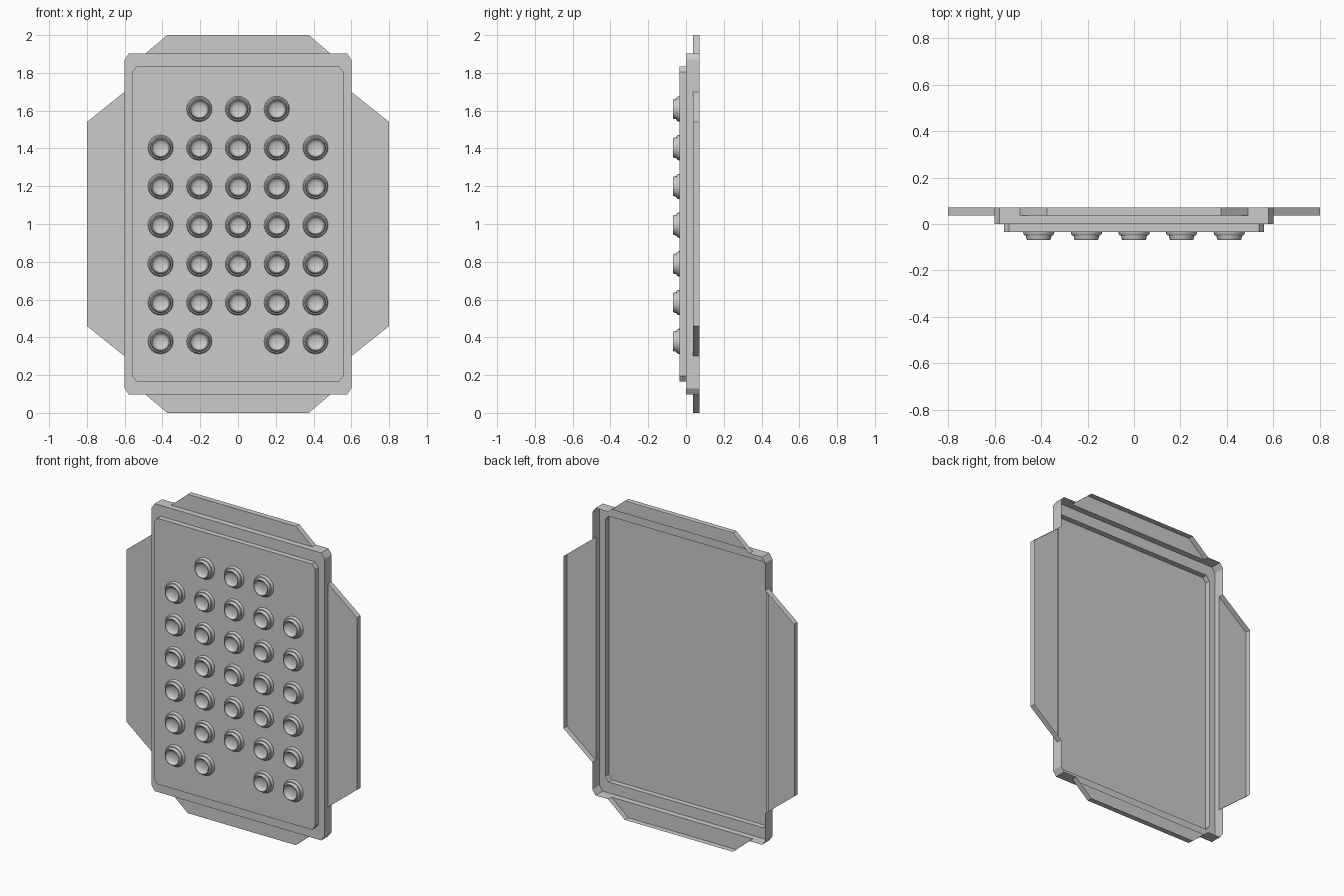
import bpy, bmesh, math

if "Cube" in bpy.data.objects:
    bpy.data.objects.remove(bpy.data.objects["Cube"])

CZ = 1.0                                    # height of the panel centre
BACK, FLAP, FRONT, PLATE = 0.072, 0.037, 0.0, -0.034   # depth levels


def mirrored(quarter, y):
    """Closed outline from one quarter (x, z), mirrored left-right and up-down."""
    pts = list(quarter)
    pts += [(-x, z) for x, z in reversed(quarter)]
    pts += [(-x, -z) for x, z in quarter]
    pts += [(x, -z) for x, z in reversed(quarter)]
    return [(x, y, z + CZ) for x, z in pts]


def loft(bm, a, b):
    n = len(a)
    for i in range(n):
        j = (i + 1) % n
        bm.faces.new([bm.verts.new(p) for p in (a[i], a[j], b[j], b[i])])


def cap(bm, pts):
    bm.faces.new([bm.verts.new(p) for p in pts])


def finish(bm, name):
    """Weld, make the front-most faces point to -y, and make an object."""
    bmesh.ops.remove_doubles(bm, verts=bm.verts, dist=1e-5)
    bmesh.ops.recalc_face_normals(bm, faces=bm.faces)
    bm.normal_update()
    if sum(f.normal.y * f.calc_area() for f in bm.faces) > 0:
        bmesh.ops.reverse_faces(bm, faces=bm.faces)
    mesh = bpy.data.meshes.new(name)
    bm.to_mesh(mesh)
    bm.free()
    obj = bpy.data.objects.new(name, mesh)
    bpy.context.collection.objects.link(obj)
    return obj


# Panel: thin pressed shell, open at the back, with a stepped plate and four flaps
frame_q = [(0.6, 0.70), (0.6, 0.87), (0.578, 0.902), (0.49, 0.902)]
plate_q = [(0.56, 0.66), (0.56, 0.805), (0.537, 0.834), (0.46, 0.834)]
outer_q = [(0.8, 0.54)] + frame_q + [(0.375, 1.0)]

bm = bmesh.new()
loft(bm, mirrored(outer_q, BACK), mirrored(outer_q, FLAP))      # outer lip
loft(bm, mirrored(frame_q, FLAP), mirrored(frame_q, FRONT))     # frame wall
loft(bm, mirrored(frame_q, FRONT), mirrored(plate_q, FRONT))    # frame ledge
loft(bm, mirrored(plate_q, FRONT), mirrored(plate_q, PLATE))    # plate wall
cap(bm, mirrored(plate_q, PLATE))                               # plate front
for s in (1, -1):
    cap(bm, [(s * x, FLAP, CZ + z) for x, z in
             ((0.6, -0.70), (0.8, -0.54), (0.8, 0.54), (0.6, 0.70))])
    cap(bm, [(x, FLAP, CZ + s * z) for x, z in
             ((0.49, 0.902), (0.375, 1.0), (-0.375, 1.0), (-0.49, 0.902))])
finish(bm, "panel_shell")

# Stud: stepped ring with a shallow dish, turned around the y axis
profile = [(0.067, -0.034), (0.066, -0.043), (0.061, -0.049), (0.055, -0.050),
           (0.053, -0.063), (0.050, -0.069), (0.046, -0.069),
           (0.042, -0.060), (0.030, -0.053), (0.015, -0.050), (0, -0.049)]
bm = bmesh.new()
verts = [bm.verts.new((r, y, 0)) for r, y in profile]
edges = [bm.edges.new(pair) for pair in zip(verts, verts[1:])]
bmesh.ops.spin(bm, geom=verts + edges, cent=(0, 0, 0), axis=(0, 1, 0),
               angle=2 * math.pi, steps=24)
stud = finish(bm, "stud")
bpy.context.view_layer.objects.active = stud
stud.select_set(True)
bpy.ops.object.shade_smooth_by_angle(angle=math.radians(40))

# Grid of studs; the bottom middle and both top corners stay empty
gaps = {(0, 0), (6, -2), (6, 2)}
spots = [(c * 0.205, 0, 0.379 + r * 0.205)
         for r in range(7) for c in range(-2, 3) if (r, c) not in gaps]
stud.location = spots[0]
for loc in spots[1:]:
    copy = stud.copy()
    copy.location = loc
    bpy.context.collection.objects.link(copy)
